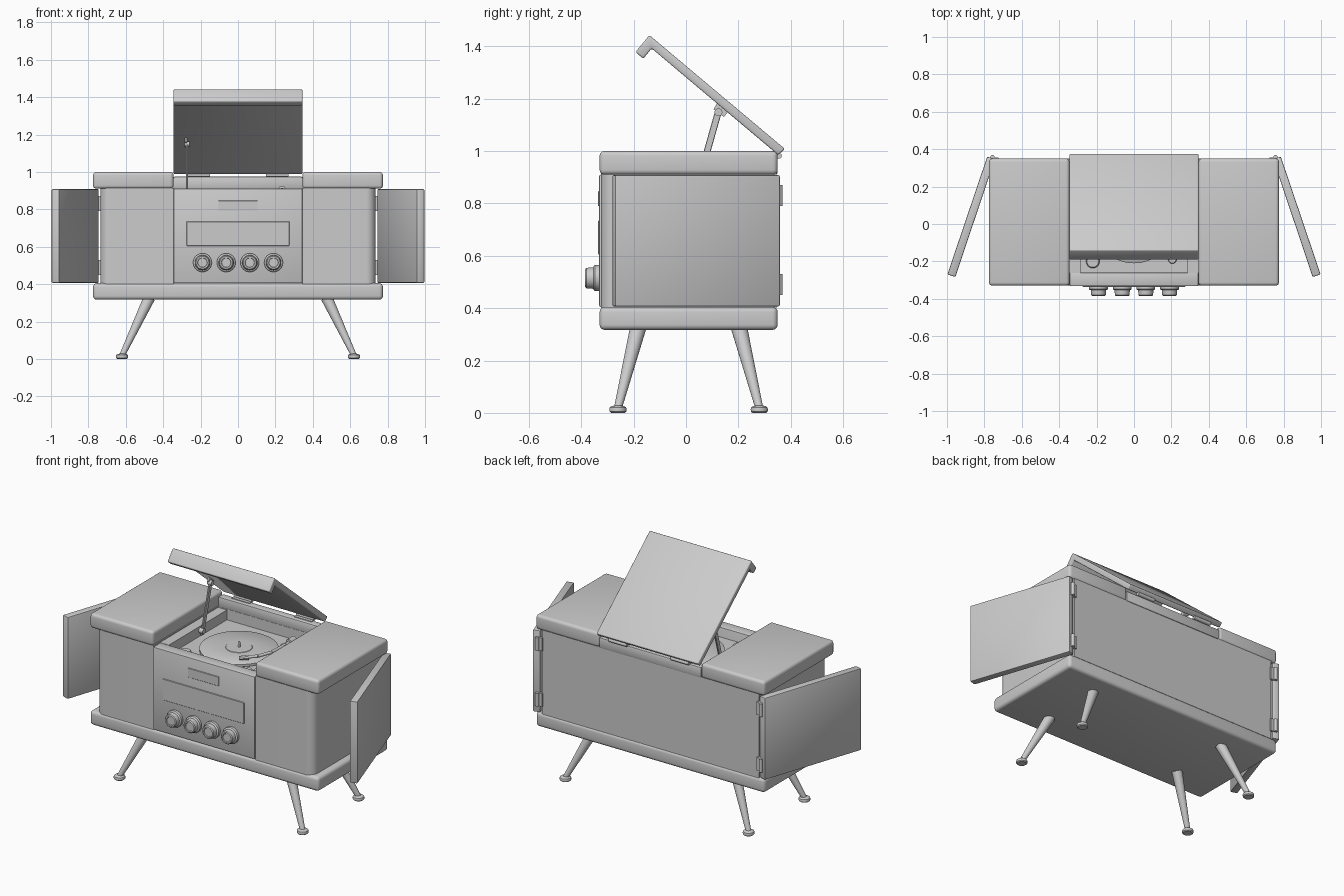
import bpy, bmesh, math
from mathutils import Vector

if "Cube" in bpy.data.objects:
    bpy.data.objects.remove(bpy.data.objects["Cube"])


def finish(name, bm, bevel=0.0, segs=3):
    bmesh.ops.recalc_face_normals(bm, faces=bm.faces)
    me = bpy.data.meshes.new(name)
    bm.to_mesh(me)
    bm.free()
    ob = bpy.data.objects.new(name, me)
    bpy.context.collection.objects.link(ob)
    bpy.ops.object.select_all(action='DESELECT')
    bpy.context.view_layer.objects.active = ob
    ob.select_set(True)
    if bevel:
        m = ob.modifiers.new("soft_edges", 'BEVEL')
        m.width, m.segments, m.limit_method = bevel, segs, 'ANGLE'
        m.angle_limit = math.radians(40)
        bpy.ops.object.modifier_apply(modifier=m.name)
    bpy.ops.object.shade_smooth_by_angle(angle=math.radians(35))
    return ob


def box(name, x0, x1, y0, y1, z0, z1, bevel=0.0, segs=3):
    return prism(name, [(x0, y0), (x1, y0), (x1, y1), (x0, y1)], z0, z1, 'Z', bevel, segs)


def prism(name, pts, lo, hi, axis='Z', bevel=0.0, segs=3):
    """Extrude a 2D outline along z (pts are x, y) or along x (pts are y, z)."""
    put = (lambda p, t: (p[0], p[1], t)) if axis == 'Z' else (lambda p, t: (t, p[0], p[1]))
    bm = bmesh.new()
    f = bm.faces.new([bm.verts.new(put(p, lo)) for p in pts])
    ext = bmesh.ops.extrude_face_region(bm, geom=[f])
    d = Vector(put((0, 0), hi - lo))
    bmesh.ops.translate(bm, vec=d, verts=[v for v in ext['geom'] if isinstance(v, bmesh.types.BMVert)])
    return finish(name, bm, bevel, segs)


def turned(name, base, direction, profile, n=32):
    """Revolve (radius, height) pairs about an axis starting at base."""
    rot = Vector(direction).to_track_quat('Z', 'Y')
    bm = bmesh.new()
    rings = []
    for r, h in profile:
        rings.append([bm.verts.new(Vector(base) + rot @ Vector(
            (r * math.cos(2 * math.pi * i / n), r * math.sin(2 * math.pi * i / n), h))) for i in range(n)])
    for a, b in zip(rings, rings[1:]):
        for i in range(n):
            bm.faces.new((a[i], a[(i + 1) % n], b[(i + 1) % n], b[i]))
    bm.faces.new(rings[0])
    bm.faces.new(rings[-1])
    return finish(name, bm)


def rod(name, a, b, r0, r1=None, n=20):
    d = Vector(b) - Vector(a)
    return turned(name, a, d, [(r0, 0), (r1 or r0, d.length)], n)


# Base slab
box("base_slab", -.775, .775, -.33, .35, .317, .405, .02, 4)

# Side cabinets, rounded at the outer front corner, with their top slabs
R = .05
for s, side in ((-1, "left"), (1, "right")):
    arc = [(.735 - R + R * math.sin(t), -.325 + R - R * math.cos(t))
           for t in [math.pi / 2 * i / 10 for i in range(11)]]
    outline = [(.345, -.325)] + arc + [(.735, .345), (.345, .345)]
    prism(side + "_cabinet", [(s * x, y) for x, y in outline], .40, .915)
    box(side + "_top_slab", *sorted((s * .345, s * .775)), -.33, .35, .91, 1.0, .018, 4)

    # Opened side door with two hinges
    door = [(.785, .36), (.743, .348), (.955, -.283), (.998, -.27)]
    prism(side + "_door", [(s * x, y) for x, y in door], .407, .908, 'Z', .006, 2)
    for z in (.45, .79):
        rod(side + "_door_hinge_pin", (s * .757, .358, z), (s * .757, .358, z + .08), .011)
        box(side + "_door_hinge_leaf", *sorted((s * .725, s * .755)), .34, .355, z, z + .08)

# Central section: front panel, tub walls, floor and back rail
box("front_panel", -.344, .344, -.332, -.26, .405, .91, .006, 2)
for s in (-1, 1):
    box("tub_side_wall", *sorted((s * .285, s * .345)), -.262, .30, .405, .91)
box("turntable_deck", -.287, .287, -.265, .31, .80, .85)
box("back_panel", -.346, .346, .30, .345, .40, .915)
box("back_rail", -.346, .346, .30, .35, .91, .975, .008, 2)

# Radio display and dial window
box("display", -.105, .105, -.336, -.325, .79, .847, .002, 1)
box("dial_window", -.275, .275, -.336, -.325, .605, .735, .002, 1)

# Four control knobs
for x in (-.19, -.063, .063, .19):
    turned("control_knob", (x, -.328, .515), (0, -1, 0),
           [(.042, 0), (.05, .004), (.05, .02), (.047, .024), (.041, .026),
            (.039, .052), (.034, .057), (.026, .057), (.024, .053)])

# Turntable: platter, spindle, deck knobs
turned("platter", (0, .01, .848), (0, 0, 1),
       [(.215, 0), (.22, .004), (.22, .018), (.214, .022), (.075, .022), (.073, .024)], 64)
turned("spindle", (0, .01, .865), (0, 0, 1), [(.007, 0), (.007, .035), (.003, .042)], 16)
turned("deck_dial", (-.22, -.20, .848), (0, 0, 1), [(.036, 0), (.036, .018), (.031, .023)])
turned("deck_button", (.205, -.19, .848), (0, 0, 1), [(.022, 0), (.022, .016), (.019, .02)])

# Tonearm
turned("tonearm_pivot", (.235, .12, .848), (0, 0, 1),
       [(.04, 0), (.04, .015), (.026, .02), (.026, .055), (.021, .06)])
path = [(.235, .175, .905), (.235, .12, .905), (.225, .0, .902), (.19, -.08, .9), (.13, -.12, .893)]
for a, b in zip(path, path[1:]):
    rod("tonearm_tube", a, b, .009)
rod("tonearm_counterweight", (.235, .155, .905), (.235, .205, .905), .02)
rod("tonearm_head", (.15, -.11, .893), (.105, -.138, .888), .015, .012, 8)

# Lifted lid with its front lip
lid = [(.378, 1.008), (-.14, 1.443), (-.193, 1.378), (-.163, 1.353), (-.131, 1.392), (.352, .985)]
prism("lid", lid, -.345, .345, 'X', .007, 3)
for x in (-.21, .21):
    rod("lid_hinge_pin", (x - .06, .355, .982), (x + .06, .355, .982), .011)
    box("lid_hinge_leaf", x - .06, x + .06, .325, .353, .972, .979)

# Lid stay
stay = [(.028, .86), (.055, .86), (.137, 1.15), (.112, 1.157)]
prism("lid_stay", stay, -.277, -.267, 'X', .002, 1)
rod("lid_stay_top_pin", (-.286, .124, 1.148), (-.258, .124, 1.148), .015)
rod("lid_stay_bottom_pin", (-.285, .042, .885), (-.258, .042, .885), .016)
prism("lid_stay_bracket", [(.105, 1.16), (.145, 1.13), (.16, 1.15), (.12, 1.185)], -.284, -.274, 'X')

# Four splayed legs with feet
for sx in (-1, 1):
    for sy in (-1, 1):
        where = ("front" if sy < 0 else "back") + ("_left" if sx < 0 else "_right")
        rod(where + "_leg", (sx * .62, .01 + sy * .27, .018),
            (sx * .475, .01 + sy * .193, .325), .015, .031, 32)
        turned(where + "_foot", (sx * .62, .01 + sy * .27, 0), (0, 0, 1),
               [(.026, 0), (.032, .005), (.033, .014), (.031, .021), (.024, .026), (.014, .028)])
